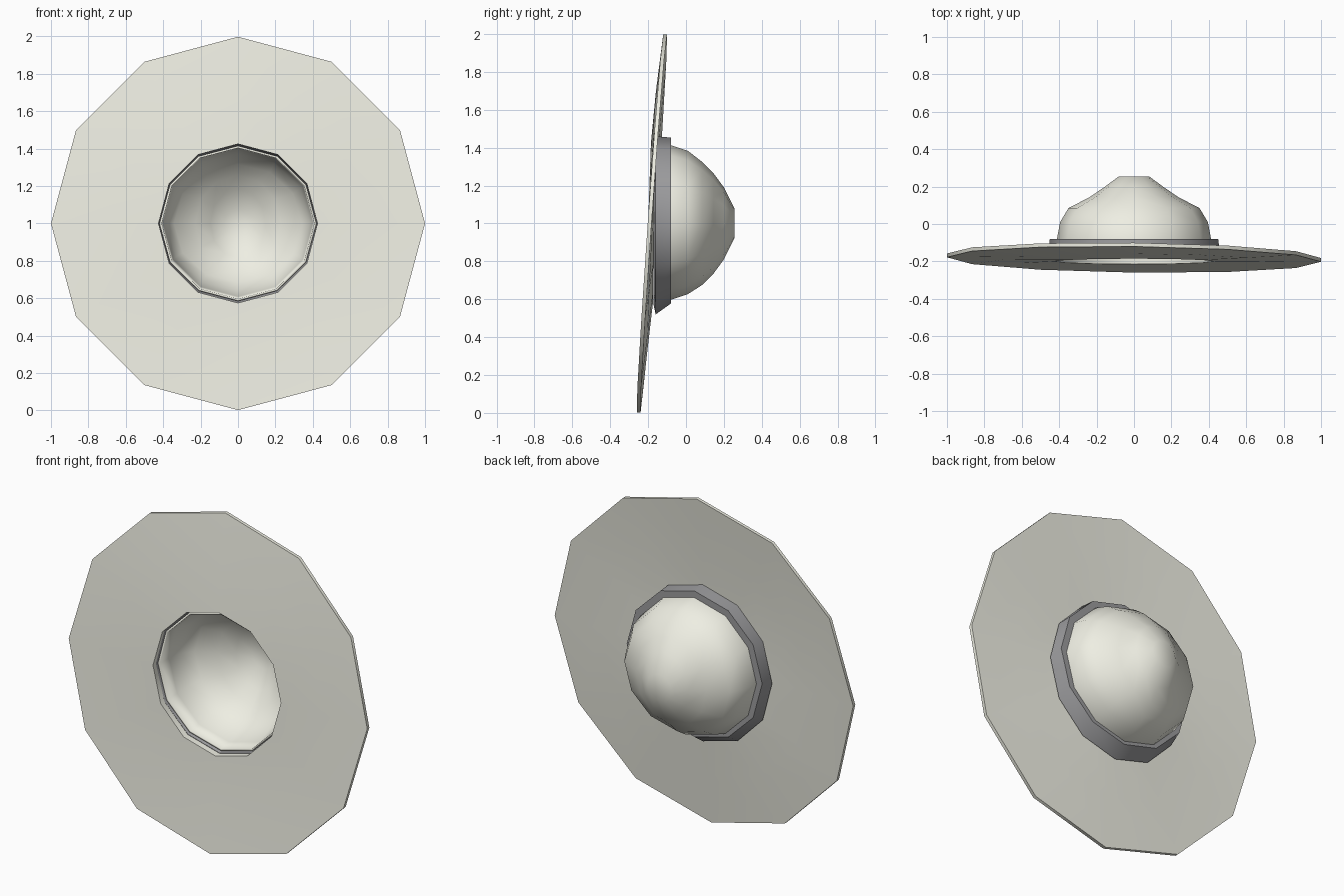
import bpy, bmesh, math

if "Cube" in bpy.data.objects:
    bpy.data.objects.remove(bpy.data.objects["Cube"])

SIDES = 12


def material(name, rgb):
    m = bpy.data.materials.new(name)
    m.diffuse_color = (*rgb, 1)
    m.use_nodes = True
    m.node_tree.nodes["Principled BSDF"].inputs["Base Color"].default_value = m.diffuse_color
    return m


def ring(rx, rz, y, cz=1.0, tilt=0.0, twist=0.0):
    """12-sided loop facing y; tilt leans it along z, twist along x."""
    pts = []
    for i in range(SIDES):
        a = 2 * math.pi * i / SIDES
        x, z = rx * math.cos(a), rz * math.sin(a)
        pts.append((x, y + tilt * z + twist * x, cz + z))
    return pts


def loft(name, rings, mat, angle, closed=False, cap=False):
    """Bridge successive loops into one smooth-shaded object."""
    bm = bmesh.new()
    loops = [[bm.verts.new(p) for p in r] for r in rings]
    pairs = list(zip(loops, loops[1:]))
    if closed:
        pairs.append((loops[-1], loops[0]))
    for a, b in pairs:
        for i in range(SIDES):
            j = (i + 1) % SIDES
            bm.faces.new((a[i], a[j], b[j], b[i]))
    if cap:
        bm.faces.new(loops[-1])
    bmesh.ops.recalc_face_normals(bm, faces=bm.faces)
    me = bpy.data.meshes.new(name)
    bm.to_mesh(me)
    bm.free()
    me.materials.append(mat)
    ob = bpy.data.objects.new(name, me)
    bpy.context.collection.objects.link(ob)
    bpy.ops.object.select_all(action='DESELECT')
    ob.select_set(True)
    bpy.context.view_layer.objects.active = ob
    bpy.ops.object.shade_smooth_by_angle(angle=math.radians(angle))
    return ob


cream = material("cream_felt", (0.86, 0.86, 0.77))
grey = material("grey_ribbon", (0.33, 0.33, 0.34))

# Brim: thin tilted disc, front and back skins joined at the rim and the opening
loft("brim", [
    ring(0.425, 0.425, -0.200, tilt=0.035),
    ring(0.70, 0.70, -0.195, tilt=0.052, twist=-0.006),
    ring(1.0, 0.998, -0.190, tilt=0.070, twist=-0.012),
    ring(1.0, 0.998, -0.170, tilt=0.070, twist=-0.012),
    ring(0.70, 0.70, -0.172, tilt=0.050, twist=-0.006),
    ring(0.425, 0.425, -0.170, tilt=0.012),
], cream, 50, closed=True)

# Ribbon band: tapering ring around the base of the crown
loft("ribbon_band", [
    ring(0.425, 0.425, -0.172),
    ring(0.460, 0.470, -0.160, cz=0.99),
    ring(0.450, 0.438, -0.080, cz=1.015),
    ring(0.405, 0.400, -0.080, cz=1.005),
], grey, 35, closed=True)

# Crown: dome pinched in on both sides towards its top
crown = loft("crown", [
    ring(0.420, 0.415, -0.160),
    ring(0.412, 0.408, -0.080, cz=1.005),
    ring(0.395, 0.378, 0.010, cz=1.005),
    ring(0.350, 0.325, 0.085),
    ring(0.235, 0.265, 0.145),
    ring(0.155, 0.190, 0.200),
    ring(0.080, 0.080, 0.255),
], cream, 60, cap=True)
wall = crown.modifiers.new("wall", 'SOLIDIFY')
wall.thickness = 0.012
wall.offset = -1
